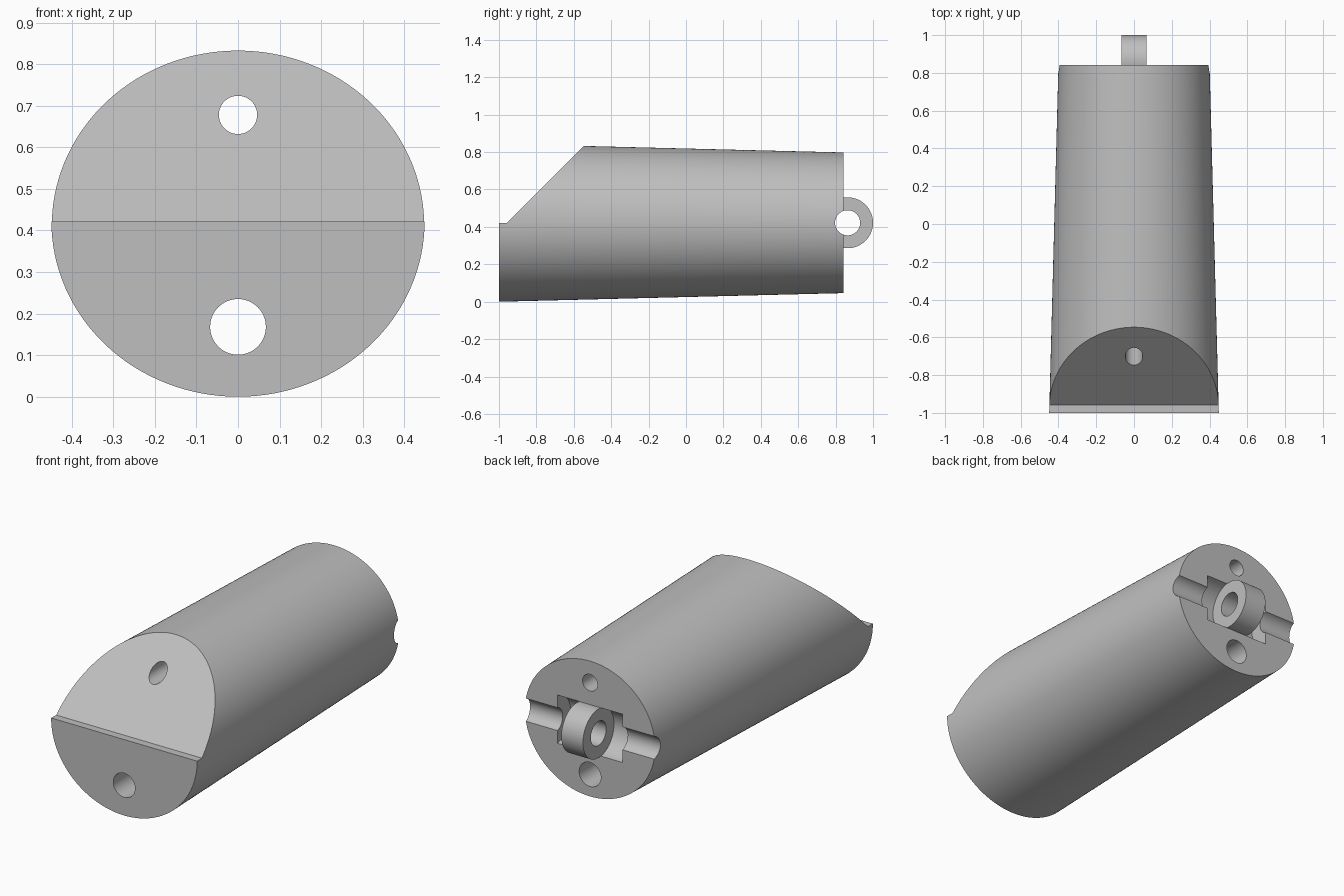
import bpy
import math
from mathutils import Matrix, Vector

if "Cube" in bpy.data.objects:
    bpy.data.objects.remove(bpy.data.objects["Cube"], do_unlink=True)

AXIS_Z = 0.422          # height of the body's centre line
BACK = 0.843            # flat rear face
PIN_Y, PIN_R = 0.864, 0.067
LUG_R, LUG_HALF = 0.136, 0.067

grey = bpy.data.materials.new("plain grey")
grey.use_nodes = True
colour = (0.52, 0.52, 0.52, 1)
grey.diffuse_color = colour
grey.node_tree.nodes["Principled BSDF"].inputs["Base Color"].default_value = colour


def cylinder(name, start, end, r1, r2=None, sides=64):
    """Cylinder or cone whose axis runs between two points."""
    start, end = Vector(start), Vector(end)
    bpy.ops.mesh.primitive_cone_add(
        vertices=sides, radius1=r1, radius2=r1 if r2 is None else r2,
        depth=(end - start).length)
    ob = bpy.context.object
    ob.name = name
    turn = (end - start).to_track_quat('Z', 'Y').to_matrix().to_4x4()
    ob.data.transform(Matrix.Translation((start + end) / 2) @ turn)
    ob.data.materials.append(grey)
    return ob


def prism(name, profile, half_width):
    """Side profile (y, z) extruded across x."""
    n = len(profile)
    verts = [(x, y, z) for x in (-half_width, half_width) for y, z in profile]
    faces = [list(range(n))[::-1], list(range(n, 2 * n))]
    faces += [(i, (i + 1) % n, (i + 1) % n + n, i + n) for i in range(n)]
    mesh = bpy.data.meshes.new(name)
    mesh.from_pydata(verts, [], faces)
    mesh.materials.append(grey)
    ob = bpy.data.objects.new(name, mesh)
    bpy.context.collection.objects.link(ob)
    return ob


def combine(target, tool, operation):
    mod = target.modifiers.new(operation.lower(), 'BOOLEAN')
    mod.operation, mod.object, mod.solver = operation, tool, 'EXACT'
    bpy.context.view_layer.objects.active = target
    bpy.ops.object.modifier_apply(modifier=mod.name)
    bpy.data.objects.remove(tool, do_unlink=True)


# Tapered oval body
body = cylinder("tapered_body", (0, -1, 0), (0, BACK, 0), 0.449, 0.4, 128)
body.data.transform(Matrix.Translation((0, 0, AXIS_Z)) @ Matrix.Diagonal((1, 1, 0.94, 1)))

# Sloped nose with a narrow ledge
nose = prism("nose_cutter", [(-1.2, AXIS_Z), (-0.957, AXIS_Z), (-0.357, AXIS_Z + 0.6),
                             (-1.2, AXIS_Z + 0.6)], 0.6)
combine(body, nose, 'DIFFERENCE')

# Two bores running the whole length
for z, radius in ((0.678, 0.046), (0.168, 0.067)):
    combine(body, cylinder("bore_cutter", (0, -1.2, z), (0, 1.2, z), radius), 'DIFFERENCE')

# Rounded pockets on either side of the hinge lug
for side in (-1, 1):
    pocket = cylinder("pocket_cutter", (side * LUG_HALF, PIN_Y, AXIS_Z),
                      (side * 0.2, PIN_Y, AXIS_Z), LUG_R)
    combine(body, pocket, 'DIFFERENCE')

# Hinge lug, then the pin hole and groove across everything
lug = cylinder("hinge_lug", (-LUG_HALF + 0.0005, PIN_Y, AXIS_Z),
               (LUG_HALF - 0.0005, PIN_Y, AXIS_Z), LUG_R)
combine(body, lug, 'UNION')
pin = cylinder("pin_cutter", (-0.6, PIN_Y, AXIS_Z), (0.6, PIN_Y, AXIS_Z), PIN_R)
combine(body, pin, 'DIFFERENCE')

bpy.ops.object.select_all(action='DESELECT')
body.select_set(True)
bpy.context.view_layer.objects.active = body
bpy.ops.object.shade_smooth_by_angle(angle=math.radians(25))
